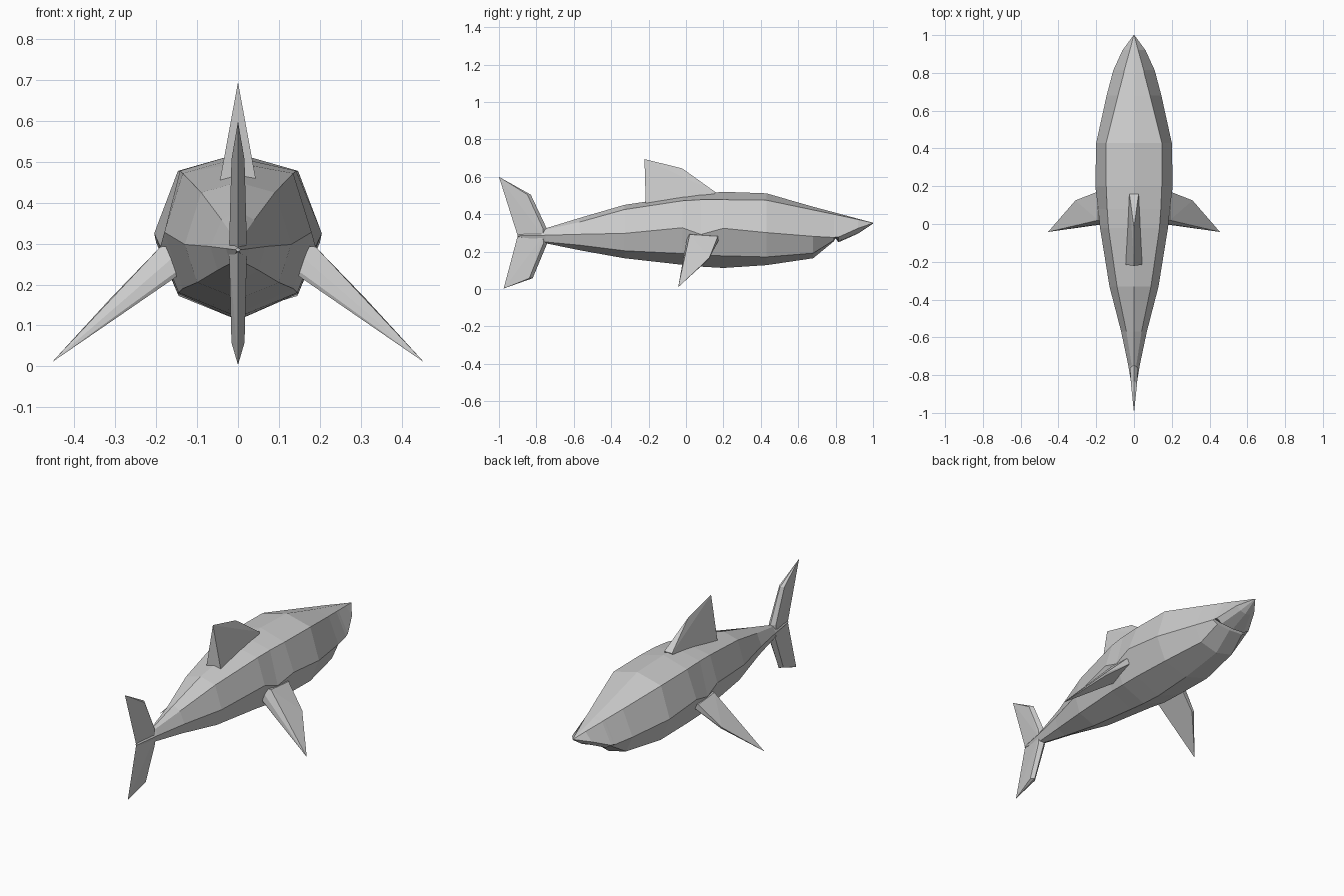
import bpy, bmesh


def make_object(name, verts, faces):
    mesh = bpy.data.meshes.new(name)
    mesh.from_pydata(verts, [], faces)
    bm = bmesh.new()
    bm.from_mesh(mesh)
    bmesh.ops.remove_doubles(bm, verts=bm.verts, dist=0.0005)
    bmesh.ops.recalc_face_normals(bm, faces=bm.faces)
    bm.to_mesh(mesh)
    bm.free()
    ob = bpy.data.objects.new(name, mesh)
    bpy.context.collection.objects.link(ob)
    return ob


def loft(name, rings):
    n = len(rings[0])
    verts = [p for ring in rings for p in ring]
    faces = [(i * n + j, i * n + (j + 1) % n, (i + 1) * n + (j + 1) % n, (i + 1) * n + j)
             for i in range(len(rings) - 1) for j in range(n)]
    faces += [tuple(range(n)), tuple(range(len(verts) - n, len(verts)))]
    return make_object(name, verts, faces)


def hull(name, points):
    bm = bmesh.new()
    for p in points:
        bm.verts.new(p)
    bmesh.ops.convex_hull(bm, input=bm.verts)
    mesh = bpy.data.meshes.new(name)
    bm.to_mesh(mesh)
    bm.free()
    ob = bpy.data.objects.new(name, mesh)
    bpy.context.collection.objects.link(ob)
    return ob


# body: y, top z, shoulder x z, side x z, low x z, bottom z
sections = [
    (-0.90, .290, .003, .288, .006, .285, .003, .282, .280),
    (-0.75, .325, .012, .318, .030, .288, .018, .252, .245),
    (-0.57, .380, .040, .358, .068, .293, .050, .235, .208),
    (-0.33, .450, .090, .425, .130, .298, .100, .205, .165),
    (-0.02, .497, .135, .472, .180, .328, .135, .190, .130),
    (0.08, .510, .142, .478, .190, .292, .145, .180, .120),
    (0.20, .520, .147, .478, .205, .325, .148, .178, .113),
    (0.43, .512, .147, .475, .200, .302, .145, .172, .128),
    (0.68, .440, .085, .423, .145, .282, .105, .192, .165),
    (0.79, .411, .056, .400, .116, .276, .085, .260, .255),
    (0.80, .408, .054, .398, .113, .278, .070, .273, .272),
    (0.815, .404, .051, .395, .109, .278, .075, .256, .250),
    (0.92, .376, .022, .372, .061, .325, .035, .305, .297),
    (1.00, .355, .001, .354, .002, .353, .001, .352, .350),
]
rings = []
for y, top, sx, sz, mx, mz, lx, lz, bot in sections:
    side = [(sx, y, sz), (mx, y, mz), (lx, y, lz)]
    rings.append([(0, y, top)] + side + [(0, y, bot)] + [(-x, y, z) for x, y, z in reversed(side)])
loft("body", rings)

# dorsal fin: wedge with flat back
hull("dorsal_fin", [(s * x, y, z) for s in (-1, 1) for x, y, z in
                    [(.045, -.215, .45), (.024, .158, .518), (.03, .12, .46)]]
     + [(0, -.02, .645), (0, -.222, .695)])

# tail lobes: thick ridged leading edge, sharp trailing edge
for name, root, bend, tip in (("tail_fin_upper", (-.745, .325), (-.83, .505), (-1.0, .60)),
                              ("tail_fin_lower", (-.742, .245), (-.82, .058), (-.975, .003))):
    pts = [(0, *root), (0, *bend), (0, *tip), (0, -.90, .285), (0, -.74, .285)]
    for s in (-1, 1):
        pts += [(s * .022, -.765, .285), (s * .021, root[0] - .02, root[1]),
                (s * .016, bend[0] - .018, bend[1])]
    hull(name, pts)

# pectoral fins
for name, s in (("pectoral_fin_right", 1), ("pectoral_fin_left", -1)):
    hull(name, [(s * x, y, z) for x, y, z in
                [(.12, .01, .30), (.19, .02, .292), (.155, .00, .228), (.12, .01, .24),
                 (.13, .19, .29), (.195, .17, .282), (.175, .165, .262),
                 (.31, .125, .168), (.30, .122, .160), (.455, -.042, .010)]])
